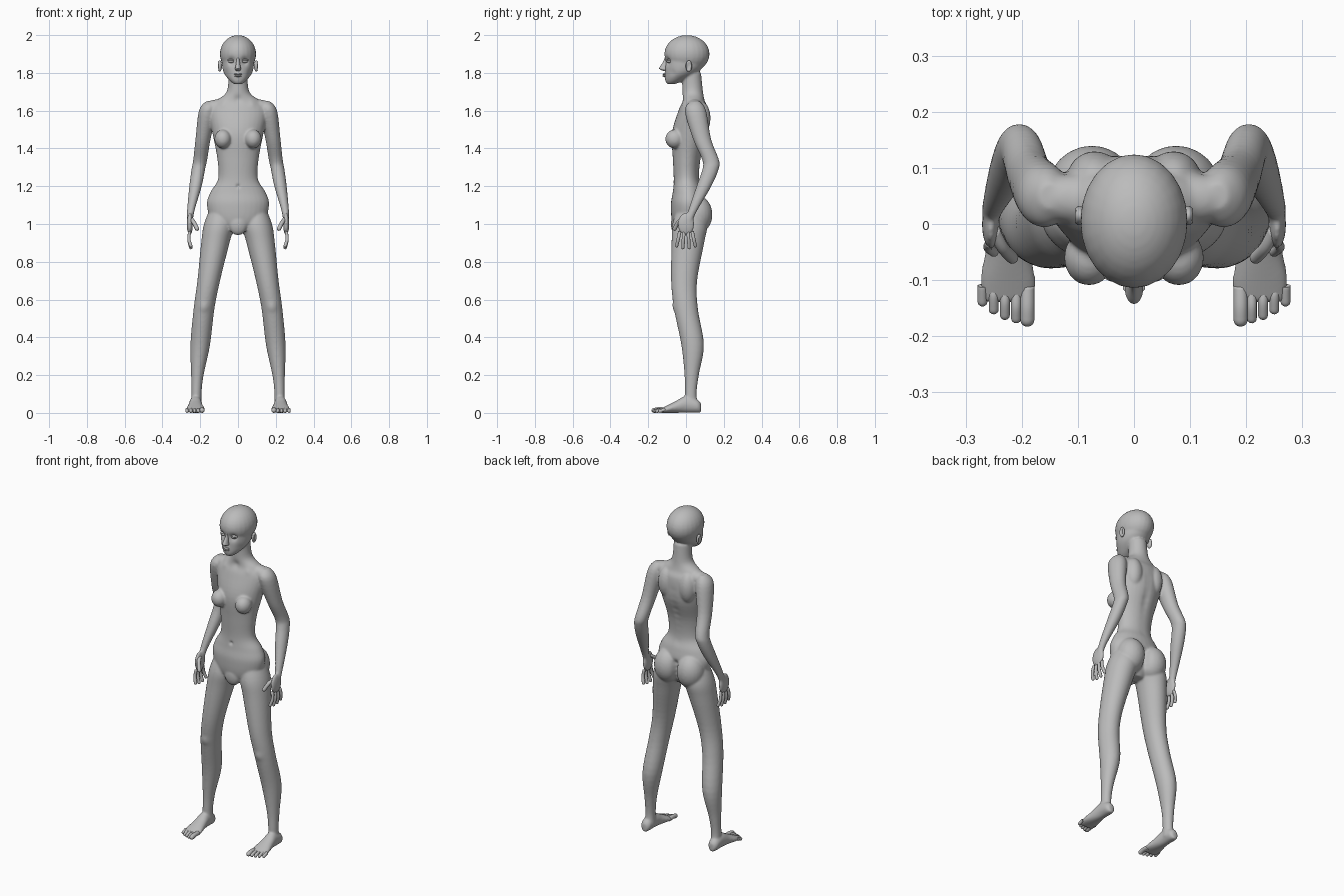
import bpy, bmesh, math
from mathutils import Vector, Matrix

if "Cube" in bpy.data.objects:
    bpy.data.objects.remove(bpy.data.objects["Cube"])

GREY = (0.5, 0.5, 0.5, 1)
skin = bpy.data.materials.new("matte grey")
skin.use_nodes = True
skin.diffuse_color = GREY
skin.node_tree.nodes["Principled BSDF"].inputs["Base Color"].default_value = GREY


def spline(rows, steps=5):
    """Smooth Catmull-Rom interpolation through rows of numbers."""
    points = [Vector(row) for row in rows]
    padded = [points[0], *points, points[-1]]
    result = []
    for before, start, end, after in zip(padded, padded[1:], padded[2:], padded[3:]):
        leave, arrive = (end - before) / 2, (after - start) / 2
        for step in range(steps):
            t = step / steps
            ease = t * t * (3 - 2 * t)
            result.append(start.lerp(end, ease) + leave * t * (1 - t) ** 2 - arrive * t * t * (1 - t))
    return result + [points[-1]]


def oval(centre, across, along, count):
    angles = [math.tau * k / count for k in range(count)]
    return [centre + across * math.cos(a) + along * math.sin(a) for a in angles]


def bridge(bm, rings):
    """Join rings of points into a closed tube."""
    loops = [[bm.verts.new(point) for point in ring] for ring in rings]
    faces = [bm.faces.new((lower[i - 1], lower[i], upper[i], upper[i - 1]))
             for lower, upper in zip(loops, loops[1:]) for i in range(len(lower))]
    faces += [bm.faces.new(loops[0]), bm.faces.new(loops[-1])]
    bmesh.ops.recalc_face_normals(bm, faces=faces)


def trunk(bm, rows):
    """Rows are height, half width, front, back."""
    bridge(bm, [oval(Vector((0, (front + back) / 2, z)), Vector((half, 0, 0)),
                     Vector((0, (back - front) / 2, 0)), 32) for z, half, front, back in spline(rows)])


def limb(bm, rows, side, depth):
    """Rows are height, x, y, radius; depth widens the sections front to back."""
    bridge(bm, [oval(Vector((side * x, y, z)), Vector((r, 0, 0)), Vector((0, r * depth, 0)), 32)
                for z, x, y, r in spline(rows)])


def foot(bm, rows, side):
    """Rows are y, half width, top; the sole stays on the ground."""
    bridge(bm, [oval(Vector((side * FOOT_X, y, top / 2)), Vector((half, 0, 0)), Vector((0, 0, top / 2)), 32)
                for y, half, top in spline(rows)])


def ball(bm, centre, radii, side=1):
    x, y, z = centre
    place = Matrix.Translation((side * x, y, z)) @ Matrix.Diagonal((*radii, 1))
    return bmesh.ops.create_uvsphere(bm, u_segments=24, v_segments=16, radius=1, matrix=place)["verts"]


def digit(bm, points, radius, side):
    """Tapered finger or toe with a rounded tip."""
    path = spline([(side * x, y, z) for x, y, z in points])
    heading = (path[-1] - path[-2]).normalized()
    across = heading.orthogonal().normalized()
    along = heading.cross(across)
    rings = [oval(p, across * radius, along * radius, 12) for p in path]
    for step in range(1, 5):
        angle = step * math.pi / 9
        shrink = radius * math.cos(angle)
        rings.append(oval(path[-1] + heading * radius * math.sin(angle), across * shrink, along * shrink, 12))
    bridge(bm, rings)


def finish(bm, name):
    mesh = bpy.data.meshes.new(name)
    bm.to_mesh(mesh)
    bm.free()
    mesh.materials.append(skin)
    mesh.shade_smooth()
    part = bpy.data.objects.new(name, mesh)
    bpy.context.collection.objects.link(part)
    return part


TORSO = [(.95, .04, -.02, .05), (1, .13, -.07, .08), (1.1, .165, -.08, .1), (1.17, .145, -.07, .09),
         (1.24, .105, -.065, .07), (1.35, .11, -.07, .08), (1.48, .135, -.075, .12), (1.6, .155, -.04, .12),
         (1.65, .12, -.02, .1), (1.7, .06, -.02, .09), (1.8, .05, -.02, .08)]
FACE = [(1.74, .02, -.1, -.06), (1.76, .045, -.11, -.01), (1.8, .075, -.11, .06), (1.85, .085, -.11, .1),
        (1.92, .08, -.11, .1)]
ARM = [(1.65, .15, .05, .02), (1.6, .16, .05, .047), (1.45, .185, .085, .04), (1.34, .2, .13, .037),
       (1.29, .21, .13, .036), (1.2, .225, .095, .033), (1.07, .25, .035, .02), (1, .255, .01, .015)]
LEG = [(1.1, .09, .02, .05), (1, .1, .02, .08), (.9, .12, .01, .075), (.7, .155, -.01, .06),
       (.55, .18, 0, .055), (.36, .2, .035, .052), (.2, .215, .03, .033), (.1, .22, .025, .027),
       (.03, .22, .03, .03)]
FOOT = [(.08, .015, .05), (.06, .03, .07), (0, .033, .09), (-.05, .04, .065), (-.1, .05, .04), (-.14, .045, .02)]
FOOT_X = .225

# Body volumes
bm = bmesh.new()
trunk(bm, TORSO)
trunk(bm, FACE)
ball(bm, (0, .005, 1.9), (.096, .12, .1))                # skull
ball(bm, (0, -.05, 1), (.05, .03, .06))                  # lower belly
for side in (1, -1):
    limb(bm, ARM, side, 1.2)
    limb(bm, LEG, side, 1.15)
    foot(bm, FOOT, side)
    ball(bm, (.255, 0, 1), (.016, .045, .06), side)      # palm
    ball(bm, (.075, .06, 1.05), (.08, .08, .1), side)    # seat
    ball(bm, (.08, -.06, 1.45), (.045, .05, .05), side)  # chest
    ball(bm, (.07, .08, 1.56), (.05, .05, .09), side)    # shoulder blade
    ball(bm, (.1, .045, 1.62), (.08, .045, .04), side)   # shoulder top
body = finish(bm, "body")

# Fuse the volumes into one smooth skin
fuse = body.modifiers.new("fuse", "REMESH")
fuse.mode = "VOXEL"
fuse.voxel_size = .0055
relax = body.modifiers.new("relax", "SMOOTH")
relax.iterations = 10
fused = bpy.data.meshes.new_from_object(body.evaluated_get(bpy.context.evaluated_depsgraph_get()))
body.modifiers.clear()
body.data = fused


def press(centre, radius, amount):
    """Soft mirrored dent (positive) or swell (negative) along y."""
    for vert in fused.vertices:
        mirrored = Vector((abs(vert.co.x), vert.co.y, vert.co.z))
        distance = (mirrored - Vector(centre)).length / radius
        if distance < 3:
            vert.co.y += amount * math.exp(-distance * distance)


press((.036, -.1, 1.86), .02, .014)      # eye socket
press((.06, -.07, 1.8), .02, .006)       # cheek hollow
press((0, -.11, 1.79), .014, -.006)      # mouth
press((0, -.065, 1.2), .01, .008)        # navel
press((0, -.03, 1.66), .02, .008)        # throat notch
press((.08, -.02, 1.64), .02, -.005)     # collarbone
press((.18, -.06, .56), .025, -.006)     # kneecap
for step in range(9):
    press((0, .1, 1.22 + step * .04), .022, -.006)   # spine groove
for step in range(4):
    press((0, .1, 1 + step * .03), .018, -.012)      # seat cleft
fused.shade_smooth()

# Nose and lips
bm = bmesh.new()
trunk(bm, [(1.81, .01, -.12, -.09), (1.82, .016, -.14, -.09), (1.83, .014, -.14, -.09),
           (1.86, .009, -.12, -.09), (1.89, .006, -.11, -.09)])
finish(bm, "nose")
bm = bmesh.new()
for height in (1.784, 1.793):
    ball(bm, (0, -.114, height), (.02, .01, .005))
finish(bm, "lips")

for side, label in ((1, "left"), (-1, "right")):
    # Eye with a heavier upper lid
    bm = bmesh.new()
    ball(bm, (.036, -.087, 1.862), (.018, .016, .01), side)
    ball(bm, (.036, -.086, 1.868), (.02, .017, .006), side)
    finish(bm, label + "_eye")

    # Ear: flattened shell with a hollowed outer face
    bm = bmesh.new()
    centre = Vector((side * .097, .015, 1.836))
    for vert in ball(bm, centre, (.012, .017, .03), side=1):
        offset = vert.co - centre
        reach = math.hypot(offset.y / .017, offset.z / .03)
        if reach < .7 and offset.x * side > 0:
            vert.co.x -= side * .01 * (1 - reach)
    finish(bm, label + "_ear")

    # Fingers fan out from the palm, the middle ones longest
    bm = bmesh.new()
    for i in range(4):
        base = (i - 1.5) * .022
        tip = base * 1.5
        low = .87 + .01 * abs(i - 1.5)
        digit(bm, [(.256, base, .96), (.26, (base + tip) / 2, .92), (.25, tip, low)], .009, side)
    digit(bm, [(.25, -.01, 1.03), (.235, -.04, 1.01), (.217, -.06, .975)], .011, side)
    finish(bm, label + "_fingers")

    # Toes shorten toward the outside of the foot
    bm = bmesh.new()
    for i in range(5):
        x, y = .19 + .02 * i, .002 * i * i - .17
        radius = .009 if i else .013
        digit(bm, [(x, -.11, .017), (x, y + .025, .018), (x, y, radius)], radius, side)
    finish(bm, label + "_toes")
